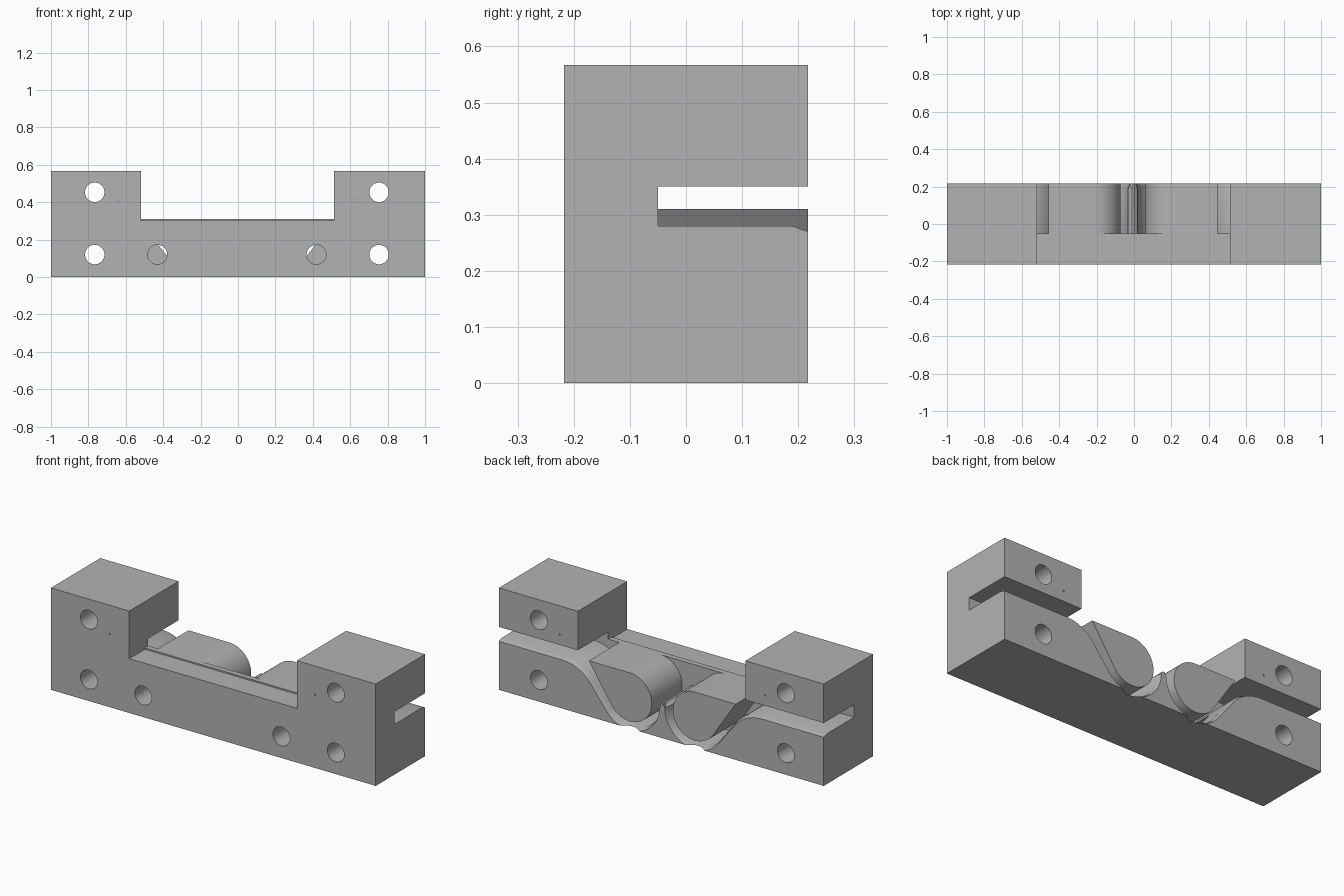
import bpy, bmesh
from math import radians, sin, cos
from mathutils import Vector

if "Cube" in bpy.data.objects:
    bpy.data.objects.remove(bpy.data.objects["Cube"])

CX = -0.006               # symmetry plane of the features
BACK, WALL = 0.217, -0.05  # rear face, inner wall of the channel
MID = Vector((0.2, 0.175))  # centre of each guide curve

grey = bpy.data.materials.new("grey metal")
grey.use_nodes = True
colour = (0.45, 0.45, 0.45, 1)
grey.diffuse_color = colour
grey.node_tree.nodes["Principled BSDF"].inputs["Base Color"].default_value = colour


def loft(name, rings):
    """Closed solid through (y, outline) rings, outlines given as (x, z)."""
    bm = bmesh.new()
    loops = [[bm.verts.new((x + CX, y, z)) for x, z in pts] for y, pts in rings]
    for a, b in zip(loops, loops[1:]):
        for i in range(len(a)):
            j = (i + 1) % len(a)
            bm.faces.new((a[i], a[j], b[j], b[i]))
    bm.faces.new(loops[0])
    bm.faces.new(loops[-1])
    bmesh.ops.recalc_face_normals(bm, faces=bm.faces)
    mesh = bpy.data.meshes.new(name)
    bm.to_mesh(mesh)
    bm.free()
    mesh.materials.append(grey)
    ob = bpy.data.objects.new(name, mesh)
    bpy.context.collection.objects.link(ob)
    return ob


def box(name, x0, x1, y0, y1, z0, z1):
    pts = [(x0 - CX, z0), (x1 - CX, z0), (x1 - CX, z1), (x0 - CX, z1)]
    return loft(name, [(y0, pts), (y1, pts)])


def arc(centre, r, a0, a1, n):
    steps = [radians(a0 + (a1 - a0) * i / n) for i in range(n + 1)]
    return [(centre[0] + r * cos(a), centre[1] + r * sin(a)) for a in steps]


def hole(x, z, r, y0, y1):
    pts = arc((x, z), r, 0, 345, 23) if r < 0.02 else arc((x, z), r, 0, 352.5, 47)
    return loft("hole_cutter", [(y0, pts), (y1, pts)])


def cut(target, cutter):
    mod = target.modifiers.new("cut", 'BOOLEAN')
    mod.operation, mod.solver, mod.object = 'DIFFERENCE', 'EXACT', cutter
    bpy.context.view_layer.objects.active = target
    bpy.ops.object.modifier_apply(modifier=mod.name)
    bpy.data.objects.remove(cutter)


def mirrored(half):
    return half + [(-x, z) for x, z in reversed(half)]


def channel(off):
    """Outline of the wavy channel, its floor pushed outward by off."""
    bend = arc(MID, 0.175 + off, -38, -180, 32)
    start = Vector(bend[0])
    slope = Vector((sin(radians(38)), cos(radians(38))))
    corner = start + slope * ((0.28 - off - start.y) / slope.y)
    a, b = corner + Vector((0.11, 0)), corner - slope * 0.11
    shoulder = []
    for i in range(13):
        t = i / 12
        shoulder.append(tuple(a * (1 - t) ** 2 + corner * 2 * t * (1 - t) + b * t * t))
    half = [(1.1, 0.35), (1.1, 0.28 - off)] + shoulder + bend
    return mirrored(half + [(0.006, 0.19)])


# Main block with the open middle and the stepped front ledge
body = box("body", -1, 1, -BACK, BACK, 0, 0.567)
cut(body, box("gap_cutter", -0.518, 0.514, -0.3, 0.3, 0.31, 0.7))
cut(body, box("ledge_cutter", -0.518, 0.514, -0.3, -0.08, 0.302, 0.4))

# Side slots and wavy channel, flared at the rear
cut(body, loft("channel_cutter", [(WALL, channel(0)), (0.188, channel(0)),
                                  (0.23, channel(0.014))]))

# Through bolt holes, blind front holes and pin holes
for side in (-1, 1):
    for z in (0.12, 0.453):
        cut(body, hole(side * 0.76, z, 0.052, -0.3, 0.3))
    cut(body, hole(side * 0.425, 0.12, 0.052, -0.3, 0.06))
    cut(body, hole(side * 0.632, 0.407, 0.004, -0.3, 0.3))

# Teardrop bosses standing in the channel
for side, name in ((1, "left_boss"), (-1, "right_boss")):
    outline = [(0.452, 0.31)] + arc(MID, 0.135, -36, -270, 40)
    outline = [(side * x, z) for x, z in outline]
    loft(name, [(WALL - 0.002, outline), (BACK, outline)])

# Smooth curved walls, keep edges crisp
bpy.ops.object.select_all(action='DESELECT')
for name in ("body", "left_boss", "right_boss"):
    ob = bpy.data.objects[name]
    ob.select_set(True)
    bpy.context.view_layer.objects.active = ob
bpy.ops.object.shade_smooth_by_angle(angle=radians(25))
